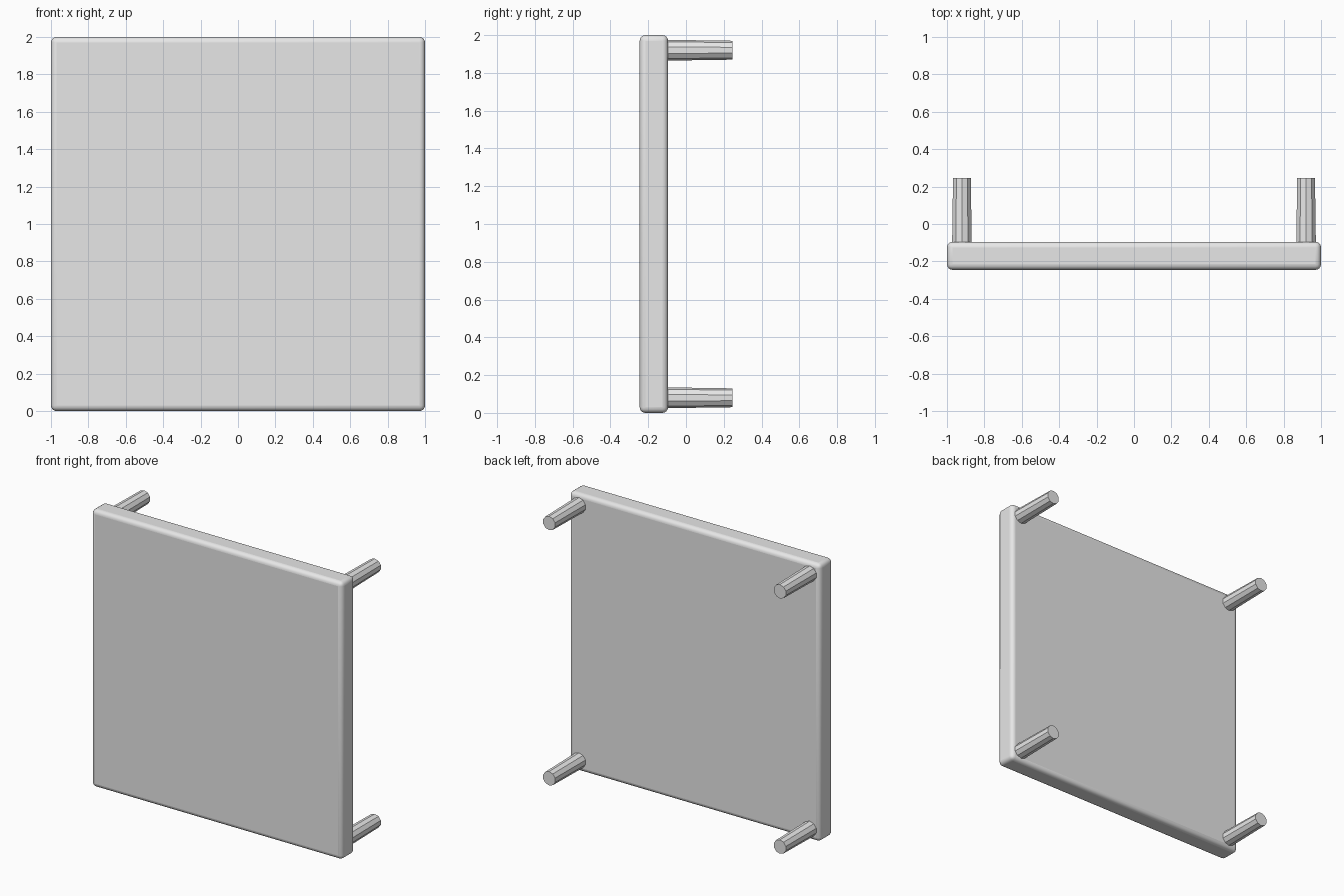
import bpy, bmesh, math
from mathutils import Matrix

if "Cube" in bpy.data.objects:
    bpy.data.objects.remove(bpy.data.objects["Cube"])

grey = bpy.data.materials.new("plain grey")
grey.diffuse_color = (0.8, 0.8, 0.8, 1)
grey.use_nodes = True
grey.node_tree.nodes["Principled BSDF"].inputs["Base Color"].default_value = grey.diffuse_color


def add_part(name, bm):
    mesh = bpy.data.meshes.new(name)
    bm.to_mesh(mesh)
    bm.free()
    mesh.materials.append(grey)
    obj = bpy.data.objects.new(name, mesh)
    bpy.context.collection.objects.link(obj)
    return obj


# Square table top standing on its edge, with softened edges
bm = bmesh.new()
bmesh.ops.create_cube(bm, size=1, matrix=Matrix.Translation((0, -0.17, 1)) @ Matrix.Diagonal((2, 0.15, 2, 1)))
top = add_part("table_top", bm)
bevel = top.modifiers.new("soft_edges", "BEVEL")
bevel.width = 0.03
bevel.segments = 4
bpy.context.view_layer.objects.active = top
top.select_set(True)
bpy.ops.object.shade_smooth_by_angle(angle=math.radians(30))

# Four tapered ten-sided legs pointing backwards
START, END = -0.1, 0.245
for side, x in (("left", -0.92), ("right", 0.92)):
    for level, z in (("lower", 0.08), ("upper", 1.92)):
        bm = bmesh.new()
        place = (Matrix.Translation((x, (START + END) / 2, z))
                 @ Matrix.Rotation(math.radians(-90), 4, "X"))
        bmesh.ops.create_cone(bm, cap_ends=True, segments=10, radius1=0.055,
                              radius2=0.05, depth=END - START, matrix=place)
        add_part(f"{level}_{side}_leg", bm)
